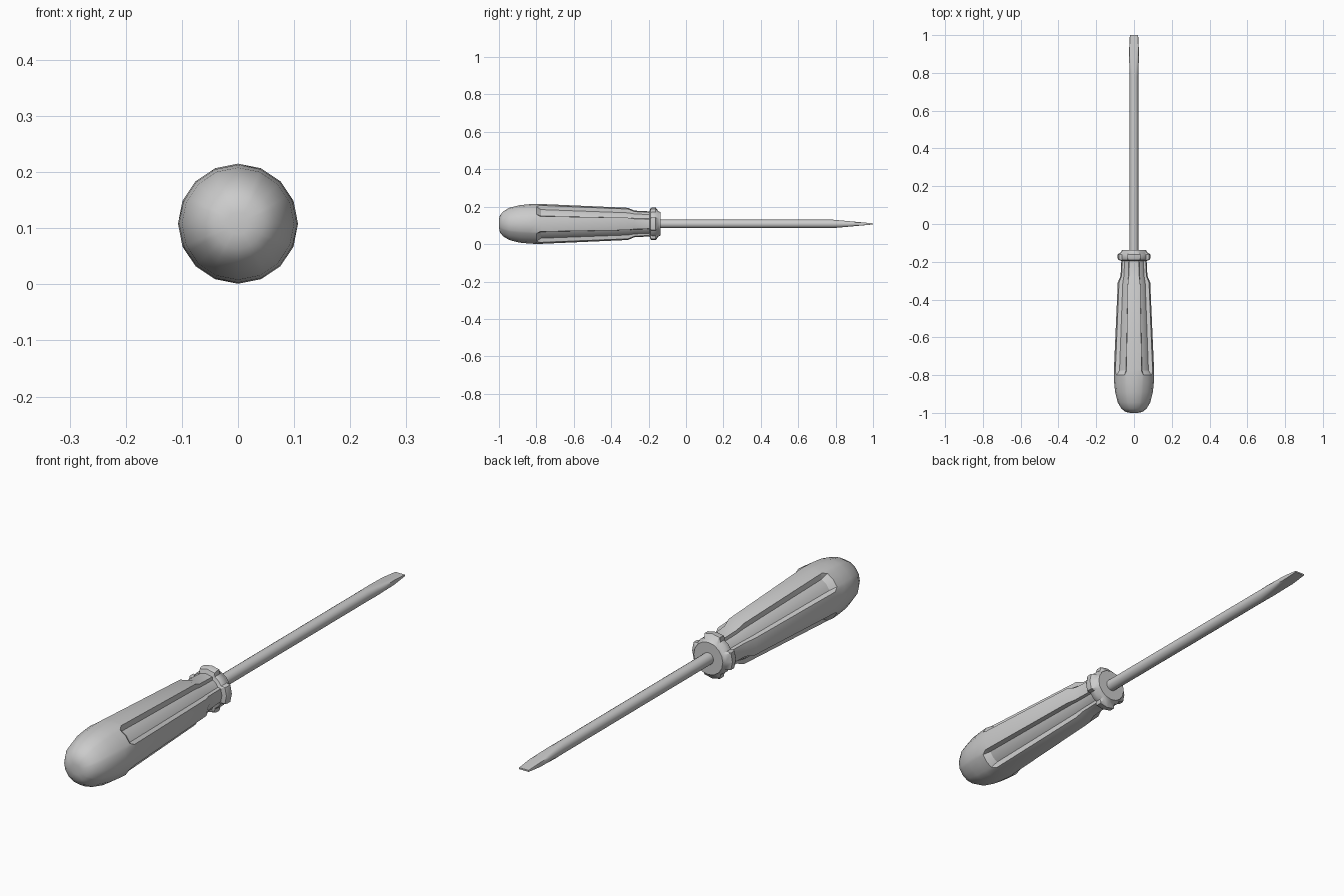
import bpy, bmesh
from math import radians, sin, cos, pi

if "Cube" in bpy.data.objects:
    bpy.data.objects.remove(bpy.data.objects["Cube"])

Z = 0.108  # height of the long axis


def loft(name, rings):
    """Skin a list of closed rings (equal point counts) and cap both ends."""
    bm = bmesh.new()
    rows = [[bm.verts.new(p) for p in ring] for ring in rings]
    n = len(rows[0])
    for a, b in zip(rows, rows[1:]):
        for i in range(n):
            j = (i + 1) % n
            bm.faces.new((a[i], a[j], b[j], b[i]))
    bm.faces.new(rows[0])
    bm.faces.new(rows[-1])
    bmesh.ops.recalc_face_normals(bm, faces=bm.faces)
    me = bpy.data.meshes.new(name)
    bm.to_mesh(me)
    bm.free()
    ob = bpy.data.objects.new(name, me)
    bpy.context.collection.objects.link(ob)
    bpy.ops.object.select_all(action='DESELECT')
    bpy.context.view_layer.objects.active = ob
    ob.select_set(True)
    bpy.ops.object.shade_smooth_by_angle(angle=radians(32))
    return ob


# Handle: four ribs on the axes, four flutes on the diagonals
SECTOR = (0, 22.5, 29, 45, 61, 67.5)


def handle_ring(y, rib, flute, corner=0.0):
    pts = []
    for k in range(4):
        for a in SECTOR:
            on_rib = a in (0, 22.5, 67.5)
            r = rib if on_rib else flute
            if a in (29, 61):  # keep in line with the 16-sided outline
                mid = 33.75 if a == 29 else 56.25
                r *= cos(radians(11.25)) / cos(radians(a - mid))
            t = radians(a + 90 * k)
            yy = y + (corner if a in (22.5, 67.5) else 0)
            pts.append((r * cos(t), yy, Z + r * sin(t)))
    return pts


handle_profile = [  # y, rib radius, flute radius, corner shift
    (-1.0, 0.020, 0.020), (-0.995, 0.045, 0.045), (-0.978, 0.066, 0.066),
    (-0.945, 0.086, 0.086), (-0.89, 0.100, 0.100), (-0.84, 0.105, 0.105),
    (-0.80, 0.107, 0.107, 0.02),
    (-0.775, 0.1065, 0.089, 0.003),
    (-0.31, 0.086, 0.069), (-0.275, 0.071, 0.062), (-0.195, 0.067, 0.058),
    (-0.19, 0.083, 0.070), (-0.182, 0.087, 0.074), (-0.162, 0.087, 0.074),
    (-0.148, 0.068, 0.066), (-0.137, 0.063, 0.063),
]
loft("handle", [handle_ring(*p) for p in handle_profile])


# Shaft and flat blade: circles squashed to a wedge at the tip
def shaft_ring(y, half_x, half_z, n=16):
    pts = []
    for i in range(n):
        t = 2 * pi * i / n
        z = max(-half_z, min(half_z, 0.023 * sin(t)))
        pts.append((half_x * cos(t), y, Z + z))
    return pts


loft("shaft", [shaft_ring(*p) for p in [
    (-0.15, 0.023, 0.023), (0.78, 0.023, 0.023), (0.83, 0.0245, 0.0185),
    (0.88, 0.026, 0.014), (0.93, 0.0255, 0.0095), (1.0, 0.022, 0.003)]])
